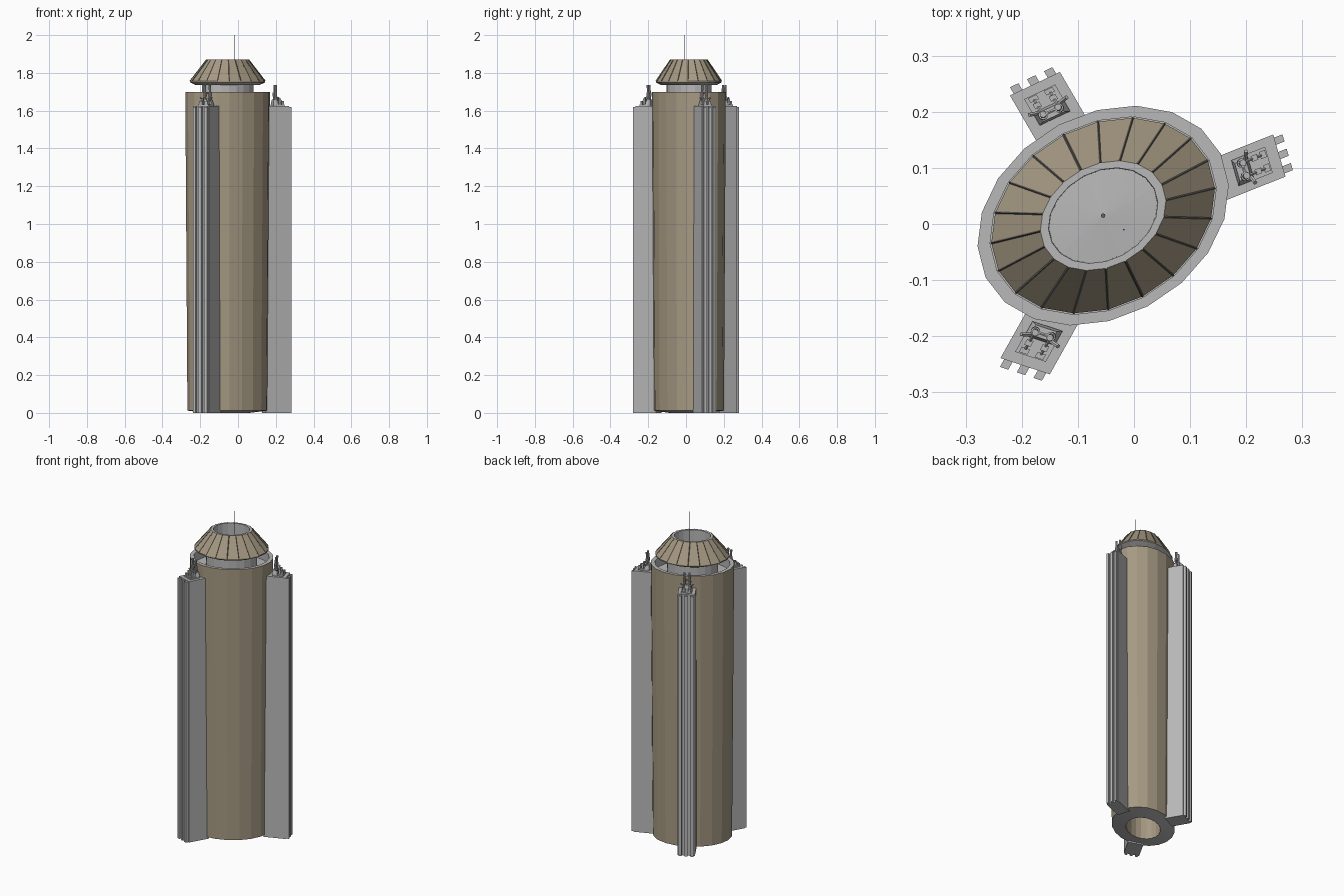
import bpy, bmesh, math
from mathutils import Vector, Matrix

if "Cube" in bpy.data.objects:
    bpy.data.objects.remove(bpy.data.objects["Cube"])


def material(name, rgb):
    m = bpy.data.materials.new(name)
    m.use_nodes = True
    m.diffuse_color = (*rgb, 1)
    bsdf = next(n for n in m.node_tree.nodes if n.type == 'BSDF_PRINCIPLED')
    bsdf.inputs["Base Color"].default_value = (*rgb, 1)
    return m


TAN = material("weathered tan", (0.38, 0.32, 0.225))
GREY = material("light grey", (0.48, 0.48, 0.48))
DARK = material("dark grey", (0.13, 0.125, 0.115))

SIDES = 20
CENTRE = Vector((-0.055, 0.015, 0))
TURN = Matrix.Rotation(math.radians(30), 3, 'Z')


def finish(bm, name, mat):
    mesh = bpy.data.meshes.new(name)
    bm.to_mesh(mesh)
    bm.free()
    mesh.materials.append(mat)
    obj = bpy.data.objects.new(name, mesh)
    bpy.context.collection.objects.link(obj)
    return obj


def oval(f, i, z):
    """Point on the turned oval outline, scaled by f."""
    t = math.radians(15 + i * 360 / SIDES)
    return CENTRE + TURN @ Vector((f * 0.237 * math.cos(t), f * 0.18 * math.sin(t), z))


def lathe(name, profile, mat):
    """Sweep (scale, height) pairs around the oval; a zero scale closes it."""
    bm = bmesh.new()
    rings = []
    for f, z in profile:
        n = SIDES if f else 1
        rings.append([bm.verts.new(oval(f, i, z)) for i in range(n)])
    for low, high in zip(rings, rings[1:]):
        for i in range(SIDES):
            j = (i + 1) % SIDES
            if len(high) == 1:
                bm.faces.new((low[i], low[j], high[0]))
            else:
                bm.faces.new((low[i], low[j], high[j], high[i]))
    return finish(bm, name, mat)


def strut(bm, p, q, r, sides=4):
    """Add a thin rod between two points."""
    d = q - p
    m = Matrix.Translation((p + q) / 2) @ d.to_track_quat('Z', 'Y').to_matrix().to_4x4()
    bmesh.ops.create_cone(bm, cap_ends=True, segments=sides, radius1=r, radius2=r,
                          depth=d.length, matrix=m)


# Main tower: outer shell, open core and sloped underside
lathe("tower_shell", [(0.95, 0.012), (1, 1.7)], TAN)
lathe("core_tube", [(0.52, 1.6), (0.52, 0)], TAN)
lathe("underside_ring", [(0.52, 0), (0.95, 0.012)], GREY)

# Rim, recess, neck and roof underside
lathe("rim_and_neck", [(1, 1.7), (0.9, 1.7), (0.9, 1.64), (0.61, 1.64), (0.61, 1.735),
                       (0.75, 1.735), (0.89, 1.75)], GREY)

# Conical roof with a sunken open top
lathe("roof_panels", [(0.89, 1.75), (0.89, 1.757), (0.5, 1.87)], TAN)
lathe("roof_opening", [(0.5, 1.87), (0.435, 1.87), (0.43, 1.72), (0, 1.725)], GREY)

bm = bmesh.new()
for i in range(SIDES):
    strut(bm, oval(0.89, i, 1.757), oval(0.5, i, 1.87), 0.0022)
finish(bm, "roof_seams", DARK)

# Mast and floor stud
bm = bmesh.new()
strut(bm, Vector((-0.018, -0.01, 1.72)), Vector((-0.018, -0.01, 2)), 0.0015, 6)
finish(bm, "mast", DARK)
bm = bmesh.new()
strut(bm, CENTRE + Vector((0, 0, 1.72)), CENTRE + Vector((0, 0, 1.735)), 0.004, 8)
finish(bm, "floor_stud", DARK)


# Side pillars: outer middle, outward direction, half width direction
PILLARS = {
    "left": ((0.259, 0.122), (0.093, 0.037), (0.011, -0.0375)),
    "back": ((-0.1765, 0.25), (-0.042, 0.0725), (0.0445, 0.021)),
    "front": ((-0.194, -0.2535), (-0.047, -0.084), (0.044, -0.0145)),
}

for side, vectors in PILLARS.items():
    o, u, v = (Vector((*w, 0)) for w in vectors)

    def spot(a, b, z):
        return o + u * a + v * b + Vector((0, 0, z))

    def block(bm, a0, a1, b0, b1, z0, z1, pinch=1):
        """Skewed box; pinch narrows its top."""
        ca, cb = (a0 + a1) / 2, (b0 + b1) / 2
        verts = []
        for z, k in ((z0, 1), (z1, pinch)):
            for a, b in ((a0, b0), (a1, b0), (a1, b1), (a0, b1)):
                verts.append(bm.verts.new(spot(ca + (a - ca) * k, cb + (b - cb) * k, z)))
        faces = [bm.faces.new(verts[:4]), bm.faces.new(verts[4:])]
        for i in range(4):
            j = (i + 1) % 4
            faces.append(bm.faces.new((verts[i], verts[j], verts[j + 4], verts[i + 4])))
        bmesh.ops.recalc_face_normals(bm, faces=faces)

    # Column with three full-height fins
    bm = bmesh.new()
    block(bm, -1.3, 0, -1, 1, 0, 1.625)
    for b in (-0.68, 0, 0.68):
        block(bm, -0.05, 0.16, b - 0.17, b + 0.17, 0, 1.62)
    finish(bm, side + "_pillar", GREY)

    # Clamp gear on the column top
    bm = bmesh.new()
    block(bm, -0.85, -0.2, -0.62, 0.62, 1.625, 1.633)
    block(bm, -0.85, -0.55, -0.6, 0.6, 1.633, 1.66, 0.7)
    for s in (-1, 1):
        block(bm, -0.5, -0.38, s * 0.32 - 0.13, s * 0.32 + 0.13, 1.633, 1.665)
        block(bm, -0.33, -0.22, s * 0.32 - 0.17, s * 0.32 + 0.17, 1.633, 1.65)
        strut(bm, spot(-0.25, s * 0.32, 1.642), spot(-0.68, s * 0.32, 1.68), 0.003, 6)
    finish(bm, side + "_clamp_base", GREY)

    bm = bmesh.new()
    for s in (-1, 1):
        strut(bm, spot(-0.7, s * 0.33, 1.64), spot(-0.66, s * 0.3, 1.735), 0.006, 10)
        strut(bm, spot(-0.69, s * 0.32, 1.675), spot(-0.68, s * 0.31, 1.695), 0.0085, 10)
        strut(bm, spot(-0.6, s * 0.4, 1.655), spot(-0.55, s * 0.75, 1.67), 0.004, 6)
    strut(bm, spot(-0.68, -0.33, 1.69), spot(-0.68, 0.33, 1.69), 0.003, 6)
    finish(bm, side + "_clamp_rods", GREY)
